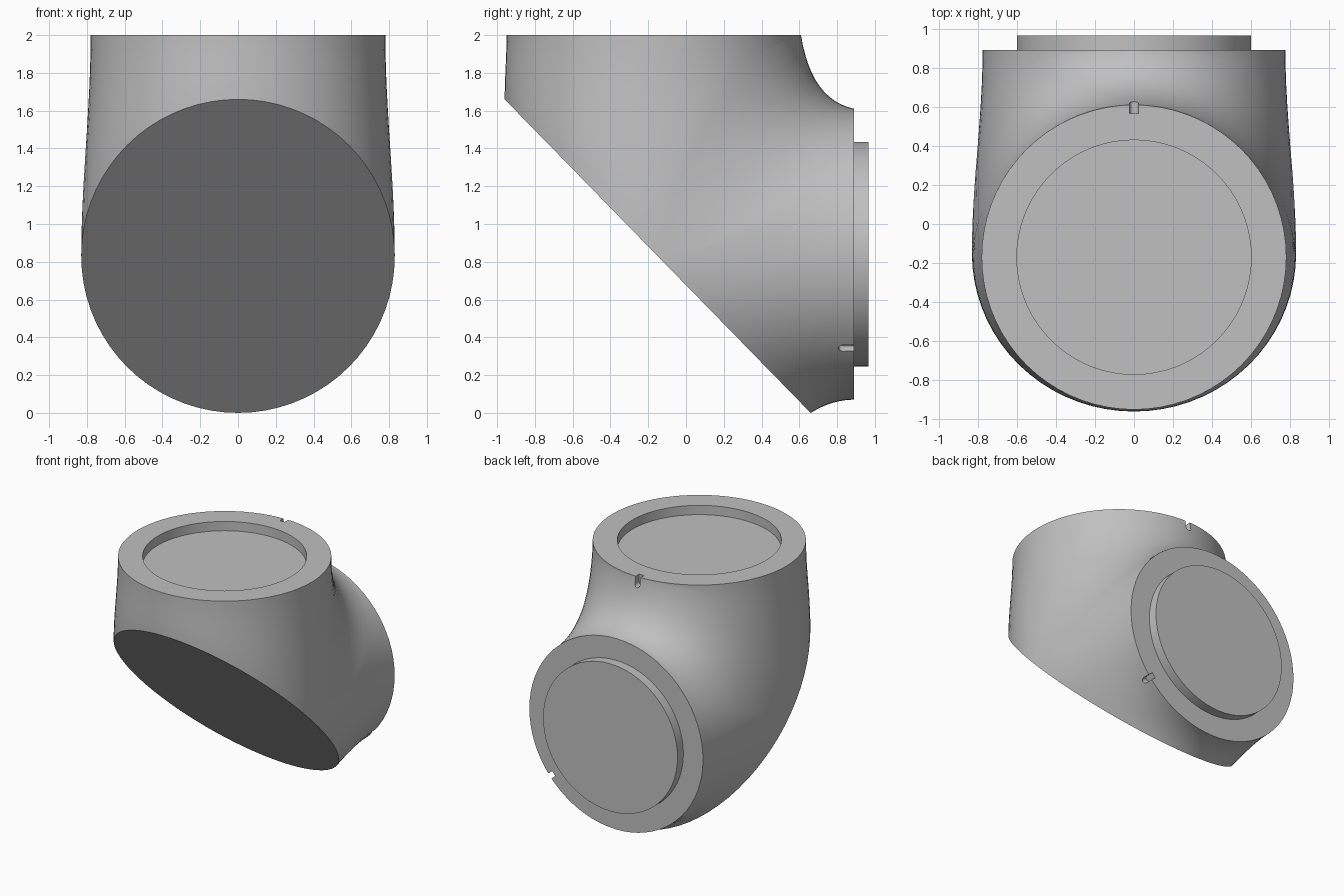
import bpy, bmesh
from math import sin, cos, pi, radians
from mathutils import Vector, Matrix

if "Cube" in bpy.data.objects:
    bpy.data.objects.remove(bpy.data.objects["Cube"])

grey = bpy.data.materials.new("plain grey")
grey.use_nodes = True
colour = (0.53, 0.53, 0.53, 1)
grey.diffuse_color = colour
grey.node_tree.nodes["Principled BSDF"].inputs["Base Color"].default_value = colour

HALF = 36      # steps round half a collar
STEPS = 12     # steps along each leg


def make_object(name, bm):
    mesh = bpy.data.meshes.new(name)
    bm.to_mesh(mesh)
    bm.free()
    mesh.materials.append(grey)
    ob = bpy.data.objects.new(name, mesh)
    bpy.context.collection.objects.link(ob)
    return ob


# Rims of the two collars, and the curves where the legs meet
def top_rim(s, c):
    return Vector((0.78 * s, -0.17 + 0.78 * c, 2))


def back_rim(s, c):
    return Vector((0.775 * s, 0.89, 0.84 + 0.77 * c))


def meeting(s, cy, cz):
    return Vector((0.83 * s, -0.15 + 0.81 * cy, 0.83 + 0.83 * cz))


def leg(start, end, t, axis, flare=0):
    """Point on a leg: straight along its axis, eased across it."""
    ease = t * t * (3 - 2 * t) * (1 - flare) + t * t * flare
    return Vector([a + (b - a) * (t if i == axis else ease)
                   for i, (a, b) in enumerate(zip(start, end))])


def front_row(s, c):
    return [leg(top_rim(s, c), meeting(s, c, -c), i / STEPS, 2) for i in range(STEPS + 1)]


def lower_row(s, c):
    return [leg(back_rim(s, c), meeting(s, -c, c), i / STEPS, 1, abs(c)) for i in range(STEPS + 1)]


def crotch_row(s, c):
    c = max(c, 0)
    corner = meeting(s, c, c)
    reach = 1 - c ** 0.6
    down = [leg(top_rim(s, c), corner, reach * i / STEPS, 2) for i in range(STEPS + 1)]
    out = [leg(back_rim(s, c), corner, reach * i / STEPS, 1) for i in range(STEPS + 1)]
    a, b = down[-1], out[-1]
    bend = []
    for i in range(1, STEPS):
        t = i / STEPS
        bend.append(a * (1 - t) ** 2 + corner * 2 * t * (1 - t) + b * t * t)
    return down + bend + out[::-1]


def add_patch(bm, row, first):
    """Skin half a turn of rows, starting at the given angle."""
    grid = []
    for k in range(HALF + 1):
        u = first + pi * k / HALF
        grid.append([bm.verts.new(p) for p in row(sin(u), cos(u))])
    for r, q in zip(grid, grid[1:]):
        for i in range(len(r) - 1):
            bm.faces.new((r[i], r[i + 1], q[i + 1], q[i]))


# Elbow shell
bm = bmesh.new()
add_patch(bm, crotch_row, -pi / 2)
add_patch(bm, front_row, pi / 2)
add_patch(bm, lower_row, pi / 2)
bmesh.ops.remove_doubles(bm, verts=bm.verts, dist=1e-4)
bmesh.ops.dissolve_degenerate(bm, edges=bm.edges, dist=1e-5)

# Flat ends: both collars and the slanted face
caps = bmesh.ops.holes_fill(bm, edges=[e for e in bm.edges if e.is_boundary], sides=0)["faces"]
bmesh.ops.recalc_face_normals(bm, faces=bm.faces)


def step(face, width, offset):
    """Inset a collar face and raise or sink its middle."""
    bmesh.ops.inset_individual(bm, faces=[face], thickness=width, use_even_offset=True)
    inner = bmesh.ops.extrude_discrete_faces(bm, faces=[face])["faces"][0]
    bmesh.ops.translate(bm, verts=inner.verts, vec=offset)


top_cap = [f for f in caps if f.normal.z > 0.95]
back_cap = [f for f in caps if f.normal.y > 0.95]
for f in top_cap:
    step(f, 0.18, (0, 0, -0.075))
for f in back_cap:
    step(f, 0.175, (0, 0.075, 0))
bmesh.ops.recalc_face_normals(bm, faces=bm.faces)
body = make_object("elbow_housing", bm)


# Round-ended alignment slots cut in the collar rims
def slot_cutter(name, origin, axial, radial):
    side = axial.cross(radial)
    half, depth = 0.022, 0.06
    shape = [(half, 0.05), (-half, 0.05)]
    shape += [(-half * cos(pi * i / 8), -depth - half * sin(pi * i / 8)) for i in range(9)]
    bm = bmesh.new()
    face = bm.faces.new([bm.verts.new(origin + side * a + axial * b) for a, b in shape])
    new = bmesh.ops.extrude_face_region(bm, geom=[face])["geom"]
    bmesh.ops.translate(bm, vec=radial * 0.15,
                        verts=[v for v in new if isinstance(v, bmesh.types.BMVert)])
    bmesh.ops.recalc_face_normals(bm, faces=bm.faces)
    ob = make_object(name, bm)
    ob.hide_render = True
    return ob


away = Vector((cos(radians(40)), 0, -sin(radians(40))))
cutters = [
    slot_cutter("top_slot_cutter", Vector((0, 0.565, 2)), Vector((0, 0, 1)), Vector((0, 1, 0))),
    slot_cutter("back_slot_cutter", Vector((0, 0.89, 0.84)) + away * 0.728, Vector((0, 1, 0)), away),
]
bpy.context.view_layer.objects.active = body
for cutter in cutters:
    mod = body.modifiers.new("slot", 'BOOLEAN')
    mod.operation = 'DIFFERENCE'
    mod.solver = 'EXACT'
    mod.object = cutter
    bpy.ops.object.modifier_apply(modifier=mod.name)
    bpy.data.objects.remove(cutter)

# Smooth skin with crisp rims
bpy.ops.object.select_all(action='DESELECT')
body.select_set(True)
bpy.ops.object.shade_smooth_by_angle(angle=radians(30))
